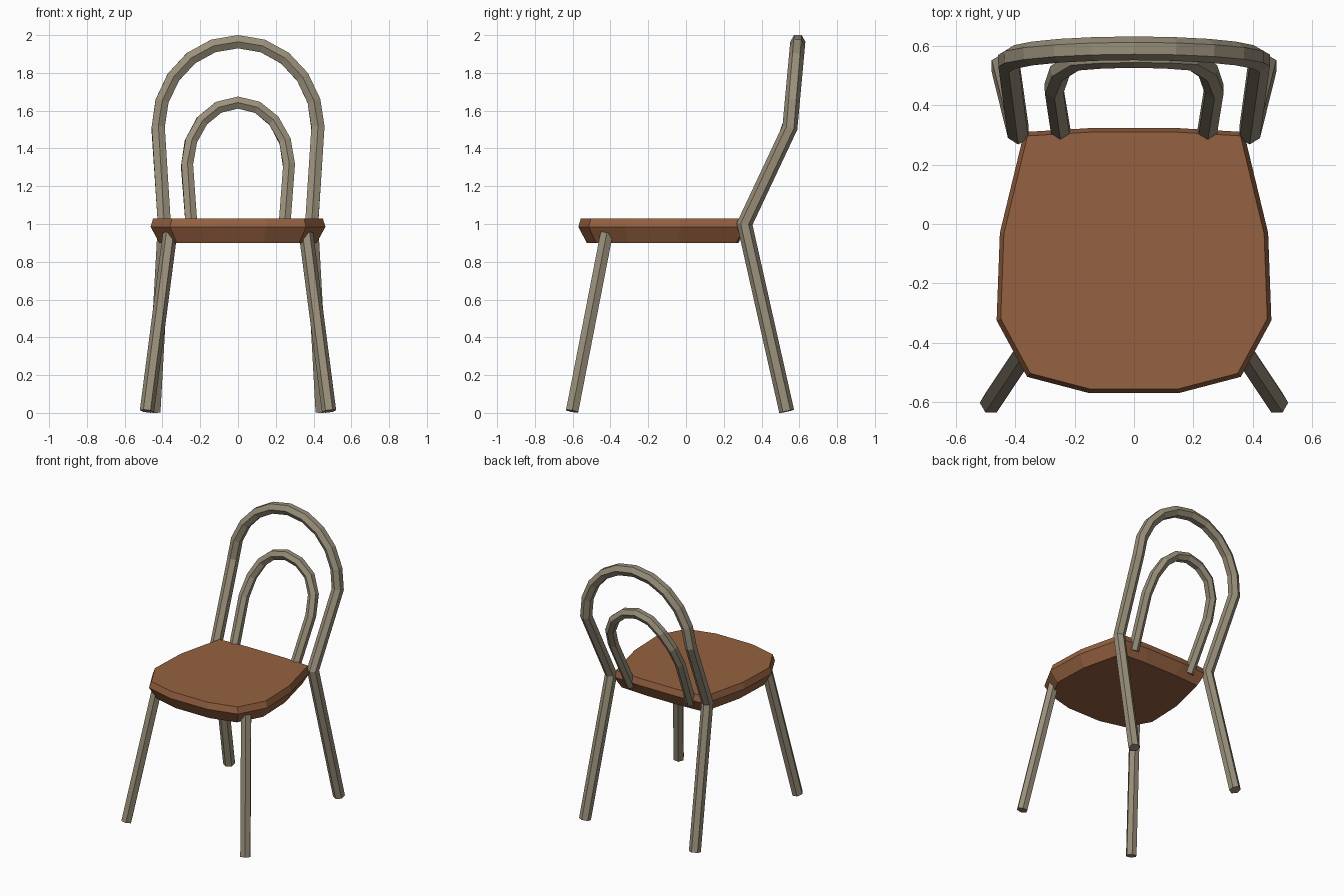
import bpy, bmesh
from math import sin, cos, pi, radians
from mathutils import Vector

if "Cube" in bpy.data.objects:
    bpy.data.objects.remove(bpy.data.objects["Cube"])


def material(name, rgb):
    m = bpy.data.materials.new(name)
    m.diffuse_color = (*rgb, 1)
    m.use_nodes = True
    m.node_tree.nodes["Principled BSDF"].inputs["Base Color"].default_value = m.diffuse_color
    return m


wood = material("seat_brown", (0.30, 0.12, 0.052))
tan = material("frame_tan", (0.32, 0.275, 0.195))


def make_object(name, bm, mat):
    bmesh.ops.recalc_face_normals(bm, faces=bm.faces)
    mesh = bpy.data.meshes.new(name)
    bm.to_mesh(mesh)
    bm.free()
    mesh.materials.append(mat)
    ob = bpy.data.objects.new(name, mesh)
    bpy.context.collection.objects.link(ob)
    return ob


def loft(name, rings, mat):
    """Join closed rings of points with quads and cap both ends."""
    bm = bmesh.new()
    loops = [[bm.verts.new(p) for p in ring] for ring in rings]
    n = len(loops[0])
    for a, b in zip(loops, loops[1:]):
        for i in range(n):
            j = (i + 1) % n
            bm.faces.new((a[i], a[j], b[j], b[i]))
    bm.faces.new(loops[0])
    bm.faces.new(loops[-1])
    return make_object(name, bm, mat)


def tube(name, path, radius, ref, mat, sides=6):
    """Mitred hexagonal rod along a path, with one corner towards ref."""
    pts = [Vector(p) for p in path]
    dirs = [(b - a).normalized() for a, b in zip(pts, pts[1:])]
    rings = []
    for k, p in enumerate(pts):
        d_in = dirs[max(k - 1, 0)]
        d_out = dirs[min(k, len(dirs) - 1)]
        normal = (d_in + d_out).normalized()
        u = (ref - d_in * ref.dot(d_in)).normalized()
        v = d_in.cross(u)
        ring = []
        for i in range(sides):
            a = 2 * pi * i / sides
            o = (u * cos(a) + v * sin(a)) * radius
            ring.append(p + o - d_in * (o.dot(normal) / d_in.dot(normal)))
        rings.append(ring)
    return loft(name, rings, mat)


def back_y(z):
    """Side profile of the backrest: leaning back, then nearly upright."""
    if z < 1.51:
        return 0.31 + (z - 1.0) * 0.24 / 0.51
    return 0.55 + (z - 1.51) * 0.042 / 0.455


def arch(rx, z0, rz, segments):
    out = []
    for i in range(segments + 1):
        a = pi * i / segments
        z = z0 + rz * sin(a)
        out.append((rx * cos(a), back_y(z), z))
    return out


def flipped(path):
    return [(-x, y, z) for x, y, z in reversed(path)]


# Seat: one outline lofted through bottom, rim and top
half = [(0.15, -0.57), (0.36, -0.515), (0.463, -0.325),
        (0.452, -0.03), (0.37, 0.31), (0.15, 0.323)]
outline = half + [(-x, y) for x, y in reversed(half)]
cy = -0.125
loft("seat", [[(x * s, cy + (y - cy) * s, z) for x, y in outline]
              for z, s in ((0.9, 0.9), (0.985, 1.0), (1.03, 0.97))], wood)

# Back legs and outer hoop: one continuous bent rod
leg = [(0.445, 0.533, 0.008), (0.39, 0.31, 1.0)]
tube("back_legs_and_outer_hoop", leg + arch(0.423, 1.51, 0.455, 10) + flipped(leg),
     0.04, Vector((0, 1, 0)), tan)

# Inner hoop
foot = [(0.243, back_y(0.95), 0.95)]
tube("inner_hoop", foot + arch(0.27, 1.31, 0.333, 8) + flipped(foot),
     0.036, Vector((0, 1, 0)), tan)

# Splayed front legs, mirrored
front = tube("front_leg", [(0.482, -0.603, 0.009), (0.36, -0.42, 0.95)],
             0.038, Vector((1, 0, 0)), tan)
front.modifiers.new("Mirror", 'MIRROR')
